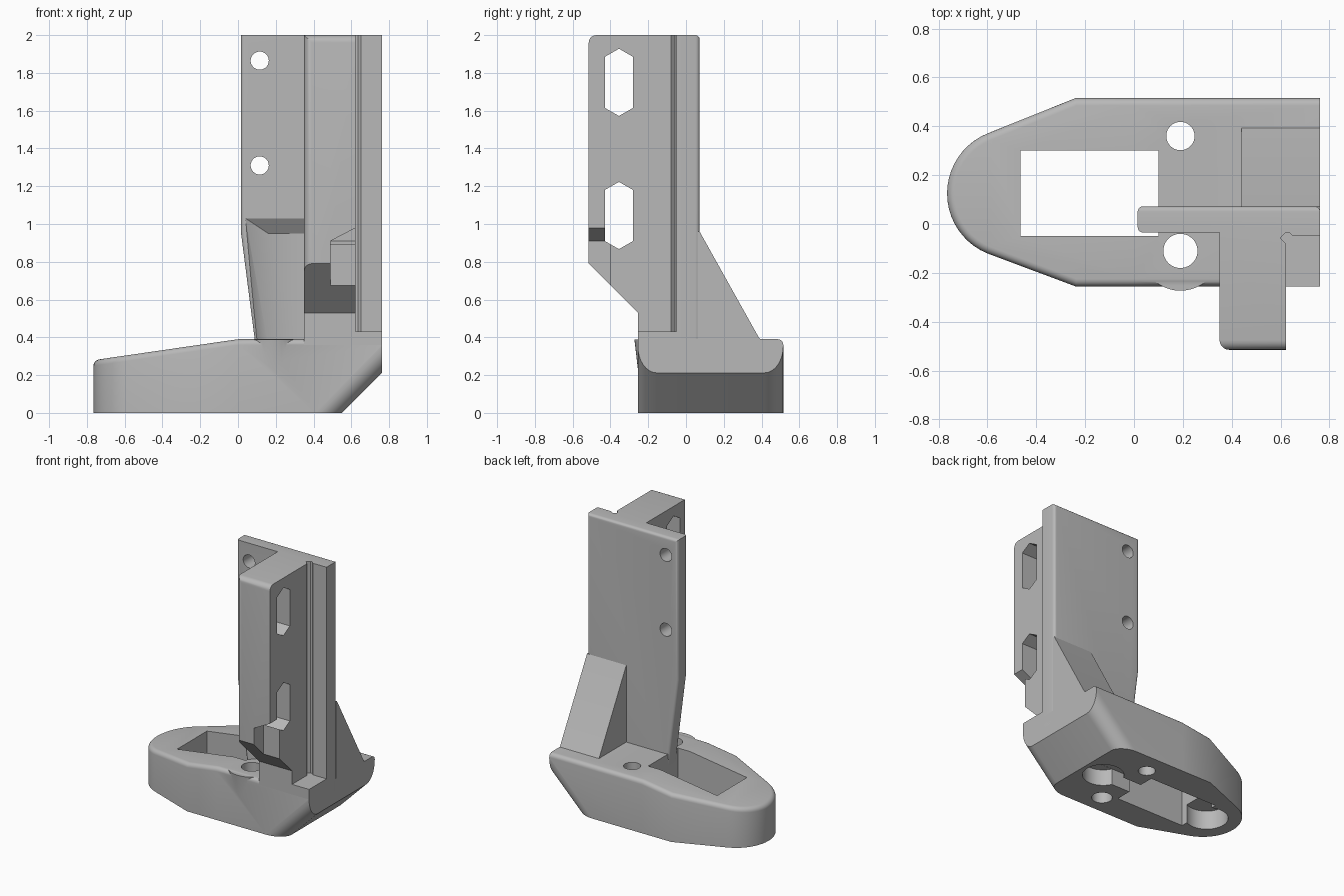
import bpy, bmesh, math
from mathutils import Vector

cube = bpy.data.objects.get("Cube")
if cube:
    bpy.data.objects.remove(cube, do_unlink=True)

grey = bpy.data.materials.new("light grey plastic")
grey.use_nodes = True
COLOUR = (0.48, 0.48, 0.48, 1)
grey.diffuse_color = COLOUR
grey.node_tree.nodes["Principled BSDF"].inputs["Base Color"].default_value = COLOUR


def finish(bm, name):
    bmesh.ops.recalc_face_normals(bm, faces=bm.faces)
    mesh = bpy.data.meshes.new(name)
    bm.to_mesh(mesh)
    bm.free()
    obj = bpy.data.objects.new(name, mesh)
    mesh.materials.append(grey)
    bpy.context.collection.objects.link(obj)
    return obj


def prism(pts, axis, lo, hi):
    """Extrude a 2D profile along an axis; the other two axes keep their order."""
    bm = bmesh.new()

    def place(p, depth):
        co = list(p)
        co.insert("xyz".index(axis), depth)
        return bm.verts.new(co)
    a = [place(p, lo) for p in pts]
    b = [place(p, hi) for p in pts]
    bm.faces.new(a)
    bm.faces.new(b[::-1])
    for i in range(len(pts)):
        j = (i + 1) % len(pts)
        bm.faces.new((a[i], b[i], b[j], a[j]))
    bmesh.ops.recalc_face_normals(bm, faces=bm.faces)
    return bm


def circle(cx, cy, r, n=40):
    return [(cx + r * math.cos(math.tau * i / n), cy + r * math.sin(math.tau * i / n))
            for i in range(n)]


def rect(x0, x1, y0, y1):
    return [(x0, y0), (x1, y0), (x1, y1), (x0, y1)]


def hull(points):
    bm = bmesh.new()
    for p in points:
        bm.verts.new(p)
    bmesh.ops.convex_hull(bm, input=bm.verts)
    return bm


def round_edges(bm, test, width, segments=5):
    edges = [e for e in bm.edges if test(e)]
    bmesh.ops.bevel(bm, geom=edges, offset=width, segments=segments, profile=0.5,
                    affect='EDGES', clamp_overlap=False)


def on(**planes):
    """Test for edges lying on all the given axis planes."""
    return lambda e: all(abs(getattr(v.co, k) - val) < 1e-4
                         for v in e.verts for k, val in planes.items())


def combine(obj, bm, operation='DIFFERENCE'):
    tool = finish(bm, "cutter")
    tool.hide_render = True
    mod = obj.modifiers.new("combine", 'BOOLEAN')
    mod.operation, mod.solver, mod.object = operation, 'EXACT', tool
    bpy.context.view_layer.objects.active = obj
    bpy.ops.object.modifier_apply(modifier=mod.name)
    bpy.data.objects.remove(tool, do_unlink=True)


FRONT, BACK, RIGHT, TOP = -0.255, 0.515, 0.762, 0.39

# Base: rounded nose, falling top, undercut end with filleted sides
outline = [(RIGHT, FRONT), (RIGHT, BACK), (-0.24, BACK)]
for i in range(21):
    t = math.radians(112 + 136 * i / 20)
    outline.append((-0.5 + 0.265 * math.cos(t), 0.125 + 0.265 * math.sin(t)))
outline.append((-0.24, FRONT))
bm = prism(outline, "z", 0, TOP)


def slice_at(co, no, clear):
    geom = bm.verts[:] + bm.edges[:] + bm.faces[:]
    bmesh.ops.bisect_plane(bm, geom=geom, plane_co=co, plane_no=no, clear_outer=clear)


slice_at((0, 0, 0), (1, 0, 0), False)
for v in bm.verts:
    if v.co.z > 0.3:
        v.co.z += min(v.co.x, 0) * 0.145
slice_at((0.55, 0, 0), (1, 0, -1), True)
bmesh.ops.holes_fill(bm, edges=bm.edges, sides=0)
bmesh.ops.recalc_face_normals(bm, faces=bm.faces)
bm.normal_update()


def undercut_side(e):
    d = (e.verts[0].co - e.verts[1].co).normalized()
    return abs(abs(d.x) - abs(d.z)) < 0.01 and abs(d.x) > 0.5


def top_rim(e):
    ups = sorted(f.normal.z for f in e.link_faces)
    return ups[-1] > 0.9 and ups[0] < 0.5 and not on(x=RIGHT)(e)


round_edges(bm, undercut_side, 0.10, 8)
bm.normal_update()
round_edges(bm, top_rim, 0.03)
base = finish(bm, "base")

# Tapered screw boss on the front side
bm = bmesh.new()
bmesh.ops.create_cone(bm, cap_ends=True, segments=48, radius1=0.12, radius2=0.163, depth=0.37)
bmesh.ops.translate(bm, verts=bm.verts, vec=(0.19, -0.11, 0.203))
combine(base, bm, 'UNION')

# Base window, screw holes and underside recesses
combine(base, prism(rect(-0.465, 0.1, -0.05, 0.3), "z", -0.1, 0.6))
combine(base, prism(circle(0.19, 0.36, 0.058), "z", -0.1, 0.6))
combine(base, prism(circle(0.19, -0.11, 0.07), "z", -0.1, 0.6))
combine(base, prism(circle(0.38, 0.13, 0.14), "z", -0.1, 0.12))
combine(base, prism(rect(0.05, 0.38, 0.07, 0.19), "z", -0.1, 0.121))
combine(base, prism(circle(-0.53, 0.13, 0.145), "z", -0.1, 0.14))

# Back plate with tapered lower edge
PF, PB = -0.035, 0.072
bm = prism([(0.1, 0.3), (RIGHT, 0.3), (RIGHT, 2), (0.015, 2), (0.015, 0.96)], "y", PF, PB)


def plate_rim(e):
    back = on(y=PB)(e) and not on(z=0.3)(e)
    left = on(y=PF)(e) and all(v.co.x < 0.2 for v in e.verts)
    return back or left


round_edges(bm, plate_rim, 0.022)
plate = finish(bm, "back_plate")
for z in (1.865, 1.31):
    combine(plate, prism(circle(0.115, z, 0.048), "y", -0.2, 0.2))
# Screwdriver clearance in the plate front
combine(plate, hull([(0.04, PF, 1.03), (0.35, PF, 1.03), (0.04, -0.1, 1.08), (0.35, -0.1, 1.08),
                     (0.16, 0.02, 0.95), (0.35, 0.02, 0.95), (0.1, PF, 0.35), (0.1, -0.1, 0.35),
                     (0.16, 0.02, 0.35), (0.35, 0.02, 0.35), (0.35, -0.1, 0.35)]))

# Front arm with sloped underside, and the shelf beside it
AF, AL = -0.515, 0.35
bm = prism([(FRONT, 0.355), (FRONT, 0.53), (AF, 0.79), (AF, 2), (PF, 2), (PF, 0.355)],
           "x", AL, RIGHT)
round_edges(bm, lambda e: on(y=AF, z=2)(e) or on(x=AL, y=AF)(e), 0.04)
arm = finish(bm, "front_arm")
combine(arm, prism(rect(0.622, 0.9, -0.7, -0.05), "z", 0.43, 2.1))
combine(arm, prism(circle(0.628, -0.057, 0.029, 4), "z", 0.43, 2.1))
for z in (1.75, 1.045):
    slot = [(-0.355, z + 0.178), (-0.28, z + 0.135), (-0.28, z - 0.135),
            (-0.355, z - 0.178), (-0.43, z - 0.135), (-0.43, z + 0.135)]
    combine(arm, prism(slot, "x", 0.2, 0.7))
# Corner notch below the lower slot
combine(arm, prism([(0.49, 0.5), (0.7, 0.5), (0.7, 1.02), (0.49, 0.91)], "y", -0.7, -0.4))

# Rear gusset
gusset = finish(prism([(0.06, 0.3), (0.4, 0.3), (0.4, 0.38), (0.385, 0.4), (PB, 0.96), (0.06, 0.96)],
                      "x", 0.44, RIGHT), "rear_gusset")

for obj in (base, plate, arm, gusset):
    bpy.ops.object.select_all(action='DESELECT')
    obj.select_set(True)
    bpy.context.view_layer.objects.active = obj
    bpy.ops.object.shade_smooth_by_angle(angle=math.radians(30))
